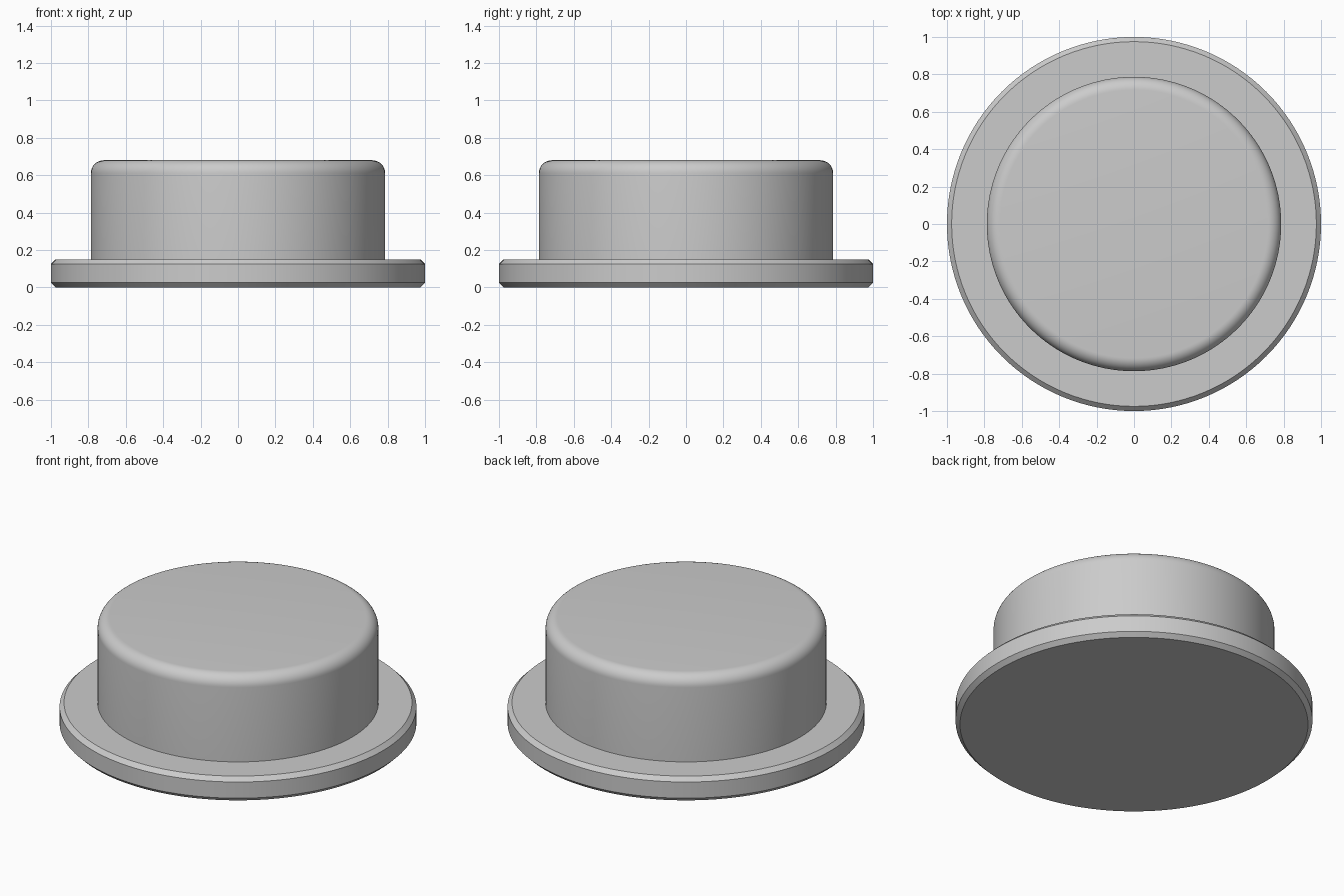
import bpy
import bmesh
from math import sin, cos, pi, radians
from mathutils import Matrix

cube = bpy.data.objects.get("Cube")
if cube:
    bpy.data.objects.remove(cube, do_unlink=True)

SIDES = 128
FLANGE_R, FLANGE_H, CHAMFER = 1.0, 0.15, 0.025
CAP_R, CAP_H, FILLET = 0.787, 0.68, 0.07

grey = bpy.data.materials.new("plain grey")
grey.use_nodes = True
colour = (0.6, 0.6, 0.6, 1)
grey.diffuse_color = colour
grey.node_tree.nodes["Principled BSDF"].inputs["Base Color"].default_value = colour


def lathe(name, profile, close_start=False, close_end=False):
    """Turn a list of (radius, height) points about the z axis."""
    bm = bmesh.new()
    rings = [[bm.verts.new((r * cos(2 * pi * i / SIDES), r * sin(2 * pi * i / SIDES), z))
              for i in range(SIDES)] for r, z in profile]
    for low, high in zip(rings, rings[1:]):
        for i in range(SIDES):
            j = (i + 1) % SIDES
            bm.faces.new((low[i], low[j], high[j], high[i]))
    if close_start:
        bm.faces.new(rings[0][::-1])
    if close_end:
        bm.faces.new(rings[-1])
    mesh = bpy.data.meshes.new(name)
    bm.to_mesh(mesh)
    bm.free()
    mesh.materials.append(grey)
    ob = bpy.data.objects.new(name, mesh)
    bpy.context.collection.objects.link(ob)
    bpy.ops.object.select_all(action="DESELECT")
    ob.select_set(True)
    bpy.context.view_layer.objects.active = ob
    bpy.ops.object.shade_smooth_by_angle(angle=radians(30))
    return ob


# Chamfered base flange, open under the cap
lathe("base_flange", [
    (FLANGE_R - CHAMFER, 0),
    (FLANGE_R, CHAMFER),
    (FLANGE_R, FLANGE_H - CHAMFER),
    (FLANGE_R - CHAMFER, FLANGE_H),
    (CAP_R, FLANGE_H),
], close_start=True)

# Round cap with a filleted top edge
STEPS = 10
fillet = [(CAP_R - FILLET + FILLET * cos(pi / 2 * k / STEPS),
           CAP_H - FILLET + FILLET * sin(pi / 2 * k / STEPS)) for k in range(STEPS + 1)]
lathe("round_cap", [(CAP_R, FLANGE_H)] + fillet, close_end=True)
